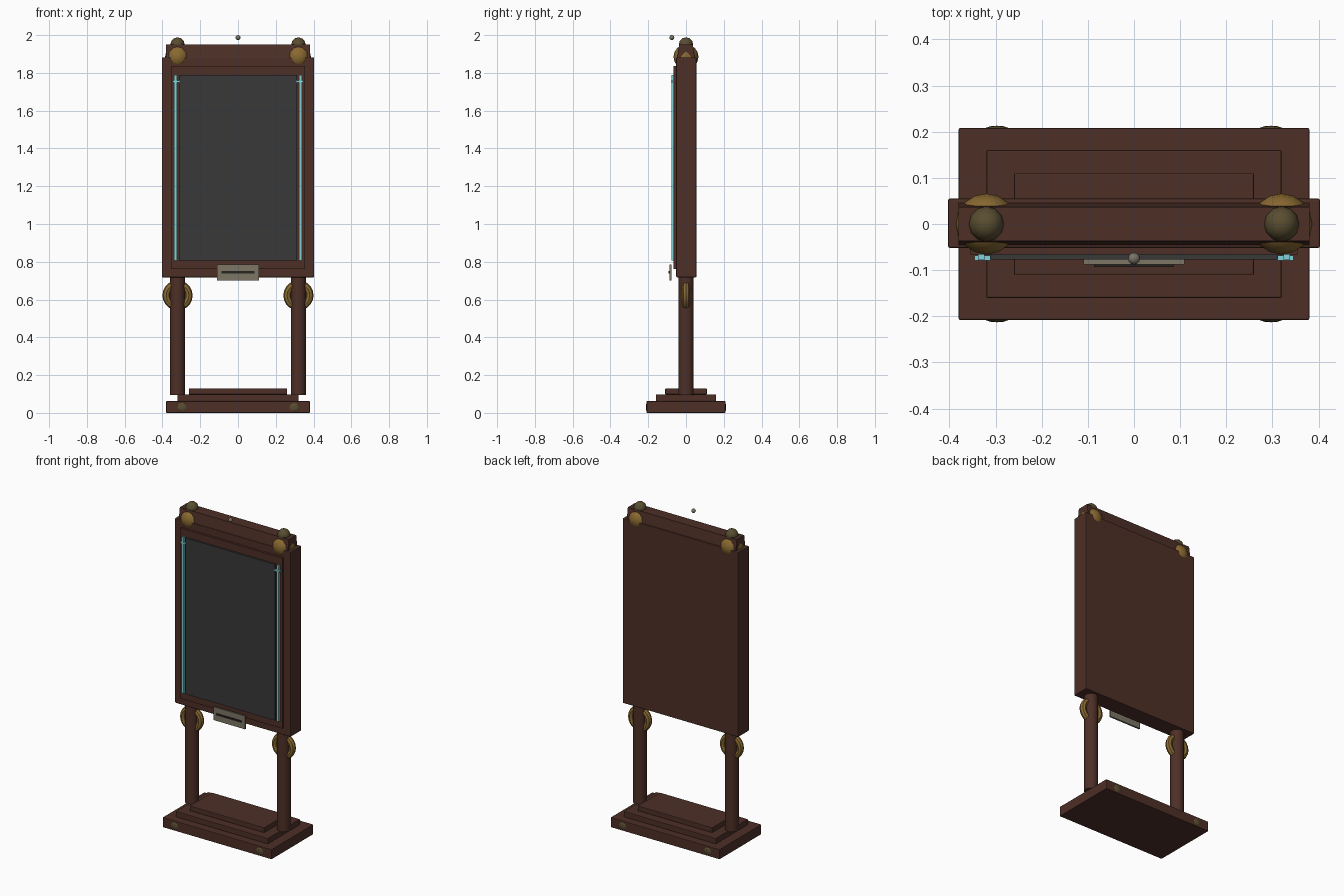
import bpy
import math

if "Cube" in bpy.data.objects:
    bpy.data.objects.remove(bpy.data.objects["Cube"], do_unlink=True)


def material(name, r, g, b):
    m = bpy.data.materials.new(name)
    m.use_nodes = True
    m.diffuse_color = (r, g, b, 1)
    m.node_tree.nodes["Principled BSDF"].inputs["Base Color"].default_value = (r, g, b, 1)
    return m


wood = material("dark wood", 0.075, 0.029, 0.02)
brass = material("brass", 0.25, 0.14, 0.03)
bronze = material("aged bronze", 0.10, 0.075, 0.03)
slate = material("charcoal", 0.04, 0.04, 0.042)
cyan = material("pale cyan", 0.22, 0.65, 0.7)
pewter = material("pewter", 0.2, 0.18, 0.13)
dark = material("dark slot", 0.02, 0.018, 0.015)


def finish(name, mat, smooth=False):
    ob = bpy.context.object
    ob.name = name
    ob.data.materials.append(mat)
    if smooth:
        bpy.ops.object.shade_smooth_by_angle(angle=math.radians(40))
    return ob


def box(name, mat, x, y, z, bevel=0.0):
    """Box spanning the (low, high) pairs x, y, z."""
    spans = (x, y, z)
    bpy.ops.mesh.primitive_cube_add(size=1, location=[(a + b) / 2 for a, b in spans])
    bpy.context.object.scale = [b - a for a, b in spans]
    bpy.ops.object.transform_apply(location=False, rotation=False, scale=True)
    ob = finish(name, mat)
    if bevel:
        mod = ob.modifiers.new("soft edges", "BEVEL")
        mod.width, mod.segments = bevel, 2
    return ob


def ball(name, mat, loc, r, segments=16, rings=8, scale=(1, 1, 1), smooth=True):
    bpy.ops.mesh.primitive_uv_sphere_add(segments=segments, ring_count=rings, radius=r, location=loc)
    bpy.context.object.scale = scale
    return finish(name, mat, smooth)


# Stepped plinth
for i, (hx, hy, z0, z1) in enumerate([(0.38, 0.208, 0, 0.062),
                                      (0.32, 0.16, 0.062, 0.098),
                                      (0.26, 0.11, 0.098, 0.13)]):
    box(f"plinth_step_{i + 1}", wood, (-hx, hx), (-hy, hy), (z0, z1), 0.003)

# Sign cabinet and raised front frame
box("cabinet", wood, (-0.403, 0.403), (-0.052, 0.055), (0.718, 1.882), 0.004)
box("front_frame", wood, (-0.355, 0.355), (-0.066, -0.05), (0.763, 1.837))
box("screen", slate, (-0.312, 0.312), (-0.077, -0.06), (0.807, 1.79))

# Crown beam, narrowing to its top
beam = box("crown_beam", wood, (-0.38, 0.38), (-0.046, 0.046), (1.88, 1.95))
for v in beam.data.vertices:
    if v.co.z > 0:
        v.co.y *= 0.8

# Posts and ornaments on both sides
for side, s in (("left", 1), ("right", -1)):
    bpy.ops.mesh.primitive_cylinder_add(vertices=16, radius=0.04, depth=0.63, location=(s * 0.32, 0, 0.41))
    finish(f"{side}_post", wood, True)
    bpy.ops.mesh.primitive_torus_add(major_radius=0.06, minor_radius=0.02, major_segments=20,
                                     minor_segments=8, location=(s * 0.32, 0, 0.622),
                                     rotation=(math.pi / 2, 0, 0))
    finish(f"{side}_post_ring", brass, True)
    ball(f"{side}_shoulder_ball", brass, (s * 0.32, 0, 1.885), 0.066)
    ball(f"{side}_finial", bronze, (s * 0.32, 0, 1.95), 0.038, 12, 6)
    # Glowing strip with its short cross tab
    xs = sorted((s * 0.324, s * 0.338))
    box(f"{side}_light_strip", cyan, xs, (-0.078, -0.064), (0.807, 1.79))
    xs = sorted((s * 0.31, s * 0.346))
    box(f"{side}_light_tab", cyan, xs, (-0.079, -0.068), (1.75, 1.76))
    # Studs on the front and back of the plinth
    for face, t in (("front", -1), ("back", 1)):
        ball(f"{side}_{face}_stud", bronze, (s * 0.297, t * 0.205, 0.03), 0.027, 12, 6, (1, 0.3, 0.9))

# Label plate with its slot, and the small bead above
box("label_plate", pewter, (-0.11, 0.11), (-0.088, -0.077), (0.702, 0.785))
box("label_slot", dark, (-0.087, 0.087), (-0.093, -0.086), (0.739, 0.75))
ball("top_bead", pewter, (0, -0.075, 1.987), 0.013, 12, 8)
